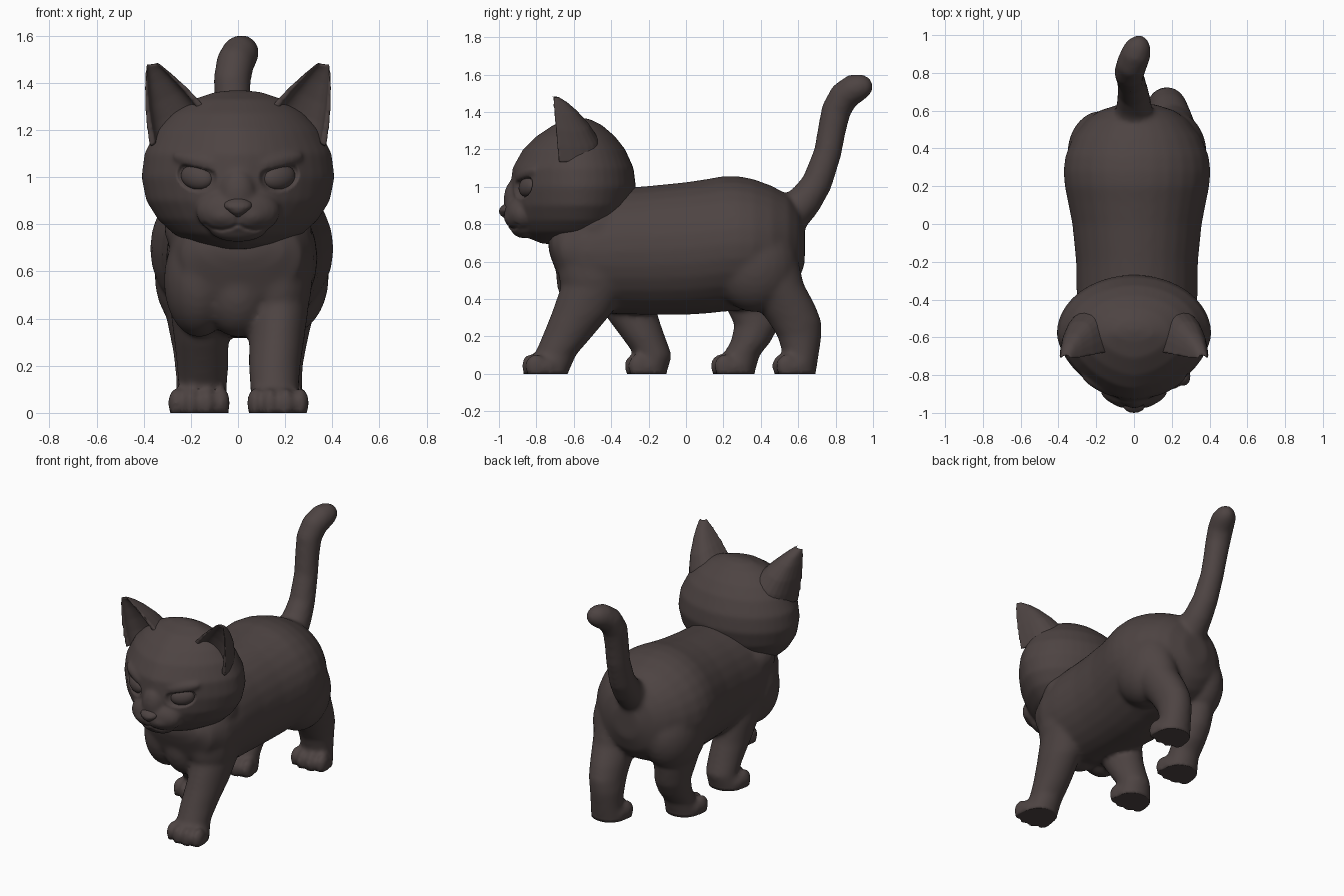
import bpy, bmesh, math
from mathutils import Vector, Matrix

if "Cube" in bpy.data.objects:
    bpy.data.objects.remove(bpy.data.objects["Cube"])

fur = bpy.data.materials.new("dark brown fur")
fur.diffuse_color = (0.075, 0.057, 0.055, 1)
fur.use_nodes = True
fur.node_tree.nodes["Principled BSDF"].inputs["Base Color"].default_value = fur.diffuse_color


def ring(c, u, v, n=28):
    return [Vector(c) + Vector(u) * math.cos(2 * math.pi * i / n)
            + Vector(v) * math.sin(2 * math.pi * i / n) for i in range(n)]


def loft(bm, rings):
    """Skin a closed tube through rings of points and cap both ends."""
    rows = [[bm.verts.new(p) for p in r] for r in rings]
    n = len(rows[0])
    faces = [bm.faces.new(rows[0]), bm.faces.new(rows[-1][::-1])]
    for a, b in zip(rows, rows[1:]):
        for i in range(n):
            faces.append(bm.faces.new((a[i], b[i], b[(i + 1) % n], a[(i + 1) % n])))
    bmesh.ops.recalc_face_normals(bm, faces=faces)


def ball(bm, c, r, rot=Matrix()):
    bmesh.ops.create_uvsphere(bm, u_segments=24, v_segments=14, radius=1,
                              matrix=Matrix.Translation(c) @ rot @ Matrix.Diagonal((*r, 1)))


def finish(name, bm, voxel=0, smooth=0):
    me = bpy.data.meshes.new(name)
    bm.to_mesh(me)
    bm.free()
    me.materials.append(fur)
    ob = bpy.data.objects.new(name, me)
    bpy.context.collection.objects.link(ob)
    bpy.ops.object.select_all(action='DESELECT')
    ob.select_set(True)
    bpy.context.view_layer.objects.active = ob
    if voxel:
        m = ob.modifiers.new("fuse", 'REMESH')
        m.mode, m.voxel_size = 'VOXEL', voxel
        s = ob.modifiers.new("soften", 'SMOOTH')
        s.factor, s.iterations = 0.5, smooth
        bpy.ops.object.convert(target='MESH')
    bpy.ops.object.shade_smooth_by_angle(angle=math.radians(50))
    return ob


# Torso: cross-sections along the spine (y, z, half width, half height)
bm = bmesh.new()
torso = [(-.735, .70, .08, .04), (-.715, .69, .18, .09), (-.67, .665, .255, .18),
         (-.55, .65, .305, .30), (-.4, .655, .32, .335), (-.2, .66, .323, .345),
         (0, .67, .343, .355), (.12, .683, .367, .36), (.2, .695, .383, .363),
         (.28, .697, .39, .36), (.36, .695, .38, .347), (.46, .69, .34, .315),
         (.55, .69, .27, .265), (.6, .69, .2, .2), (.635, .69, .09, .1)]
loft(bm, [ring((.016, y, z), (rx, 0, 0), (0, 0, rz)) for y, z, rx, rz in torso])
for s in (-1, 1):
    ball(bm, (s * .165, -.49, .56), (.15, .195, .24))     # shoulder
    ball(bm, (.016 + s * .19, .37, .58), (.18, .23, .25))  # thigh
ball(bm, (0, -.54, .52), (.15, .155, .2))                 # breast
ball(bm, (0, -.48, .78), (.315, .2, .19))                 # neck

# Legs: horizontal sections (x, y, z, half width, half length), then paws
legs = [
    [(.17, -.42, .62, .12, .19), (.175, -.5, .45, .125, .175), (.165, -.56, .32, .118, .16),
     (.155, -.635, .2, .11, .134), (.155, -.70, .1, .103, .112), (.17, -.74, -.02, .11, .10)],
    [(-.16, -.38, .62, .12, .18), (-.165, -.33, .42, .12, .16), (-.155, -.285, .3, .115, .138),
     (-.15, -.23, .2, .11, .118), (-.15, -.175, .1, .103, .10), (-.165, -.19, -.02, .11, .08)],
    [(.21, .40, .65, .14, .19), (.205, .45, .48, .135, .18), (.19, .53, .37, .12, .16),
     (.18, .582, .28, .11, .143), (.17, .607, .2, .105, .118), (.17, .615, .1, .102, .095),
     (.17, .60, -.02, .11, .09)],
    [(-.19, .36, .65, .14, .2), (-.185, .35, .48, .135, .18), (-.175, .365, .36, .12, .155),
     (-.165, .38, .26, .11, .12), (-.16, .345, .17, .105, .107), (-.16, .295, .1, .102, .1),
     (-.165, .27, -.02, .11, .09)]]
for leg in legs:
    loft(bm, [ring((x, y, z), (rx, 0, 0), (0, ry, 0)) for x, y, z, rx, ry in leg])
    x, y = leg[-1][:2]
    ball(bm, (x, y - .02, .035), (.127, .10, .077))
    for dx, dy in ((-.097, .022), (-.034, 0), (.034, 0), (.097, .022)):
        ball(bm, (x + dx, y - .087 + dy, .042), (.035, .055, .066))

# Tail: round sections following a curved path (x, y, z, radius)
tail = [(0, .48, .78, .12), (0, .57, .86, .105), (0, .64, .93, .092), (-.005, .70, 1.02, .082),
        (-.015, .757, 1.18, .075), (-.022, .779, 1.3, .076), (-.025, .803, 1.41, .08),
        (-.012, .845, 1.485, .082), (.01, .9, 1.525, .08), (.022, .945, 1.535, .07),
        (.03, .98, 1.535, .048), (.03, 1.0, 1.535, .015)]
sections = []
for i, (x, y, z, r) in enumerate(tail):
    a, b = tail[max(i - 1, 0)], tail[min(i + 1, len(tail) - 1)]
    t = (Vector(b[:3]) - Vector(a[:3])).normalized()
    u = t.cross(Vector((1, 0, 0))).normalized()
    sections.append(ring((x, y, z), u * r, t.cross(u) * r, 18))
loft(bm, sections)
body = finish("body_legs_tail", bm, .014, 13)
for v in body.data.vertices:                      # flat soles
    v.co.z = max(v.co.z, 0) if v.co.z > .012 else 0

# Head: horizontal sections (z, half width, front y, back y)
bm = bmesh.new()
skull = [(.695, .10, -.77, -.56), (.72, .2, -.83, -.47), (.76, .275, -.88, -.40),
         (.82, .34, -.915, -.34), (.9, .39, -.935, -.295), (1, .41, -.938, -.268),
         (1.1, .397, -.928, -.28), (1.2, .347, -.872, -.325), (1.27, .282, -.80, -.38),
         (1.33, .19, -.71, -.45), (1.36, .10, -.62, -.51), (1.368, .03, -.58, -.55)]
rings = []
for z, rx, yf, yb in skull:
    yc = max(min(-.58, yb - .03), yf + .03)
    pts = []
    for i in range(40):
        c, s = math.cos(i * math.pi / 20), math.sin(i * math.pi / 20)
        depth = yb - yc if s > 0 else yc - yf
        p = 1 if s > 0 else 1.2                   # face is slightly pointed
        pts.append((rx * math.copysign(abs(c) ** p, c), yc + depth * math.copysign(abs(s) ** p, s), z))
    rings.append(pts)
loft(bm, rings)
ball(bm, (0, -.875, .855), (.18, .1, .11))        # muzzle
ball(bm, (0, -.865, .775), (.12, .07, .05))       # chin
ball(bm, (0, -.915, .93), (.075, .06, .11))       # nose bridge
for s in (-1, 1):
    ball(bm, (s * .05, -.915, .835), (.08, .06, .05))
    ball(bm, (s * .18, -.855, 1.07), (.115, .03, .035), Matrix.Rotation(s * -.22, 4, 'Y')
         @ Matrix.Rotation(s * .5, 4, 'Z'))       # brow
head = finish("head", bm, .009, 18)

# Press the mouth line and lidded eye sockets into the face
mouth = [(0, .84), (0, .80), (.03, .783), (.07, .775), (.11, .782), (.14, .80)]


def seg_dist(p, a, b):
    a, b = Vector(a), Vector(b)
    t = max(0, min(1, (p - a).dot(b - a) / (b - a).length_squared))
    return (p - a - t * (b - a)).length


for v in head.data.vertices:
    x, y, z = v.co
    if y < -.7:
        q = Vector((abs(x), z))
        d = min(seg_dist(q, a, b) for a, b in zip(mouth, mouth[1:]))
        v.co.y += .01 * math.exp(-(d / .008) ** 2)
        dx, dz = q.x - .175, q.y - 1.004
        e = ((dx * .97 + dz * .22) / .08) ** 2 + ((dz * .97 - dx * .22) / .06) ** 2
        lid = max(0, min(1, (1.045 + .22 * dx - z) / .012))
        v.co.y += .024 * lid * max(0, min(1, (1.15 - e) * 2.5))
head.data.update()

# Eyes
for s, side in ((-1, "left"), (1, "right")):
    bm = bmesh.new()
    ball(bm, (s * .173, -.845, 1.0), (.076, .04, .053),
         Matrix.Rotation(s * -.22, 4, 'Y') @ Matrix.Rotation(s * .48, 4, 'Z'))
    finish(side + "_eye", bm)

# Nose: wide at the top, narrow below
bm = bmesh.new()
loft(bm, [ring((0, y, z), (rx, 0, 0), (0, ry, 0), 16) for y, z, rx, ry in
          ((-.955, .83, .012, .015), (-.962, .85, .035, .033), (-.962, .872, .06, .04),
           (-.955, .89, .06, .038), (-.942, .91, .035, .028))])
finish("nose", bm, .006, 4)

# Ears: cupped crescent sections rising to a rounded tip
for s, side in ((-1, "left"), (1, "right")):
    bm = bmesh.new()
    rows = []
    for t, depth in ((0, .23), (.25, .215), (.5, .18), (.75, .125), (.9, .08), (1, .035)):
        out = Vector((.375, -.68, 1.13)).lerp(Vector((.39, -.712, 1.478)), t)
        out.x += .012 * math.sin(math.pi * t)
        inn = Vector((.125, -.675, 1.28)).lerp(Vector((.34, -.716, 1.487)), t)
        inn.x -= .012 * math.sin(math.pi * t)
        mid, half = (out + inn) / 2, (out - inn) / 2
        back = Vector((-.1, 1, -.1))
        pts = []
        for k, (w, d) in enumerate(((1, 1), (.8, .35))):
            arc = []
            for a in range(13):
                c, q = math.cos(a * math.pi / 12), max(0, math.sin(a * math.pi / 12))
                c = math.copysign(abs(c) ** .8, c)
                arc.append(mid + half * w * c + back * depth * d * q ** .8)
            pts += arc[::-1] if k else arc
        rows.append([Vector((p.x * s, p.y, p.z)) for p in pts])
    loft(bm, rows)
    finish(side + "_ear", bm, .007, 4)
